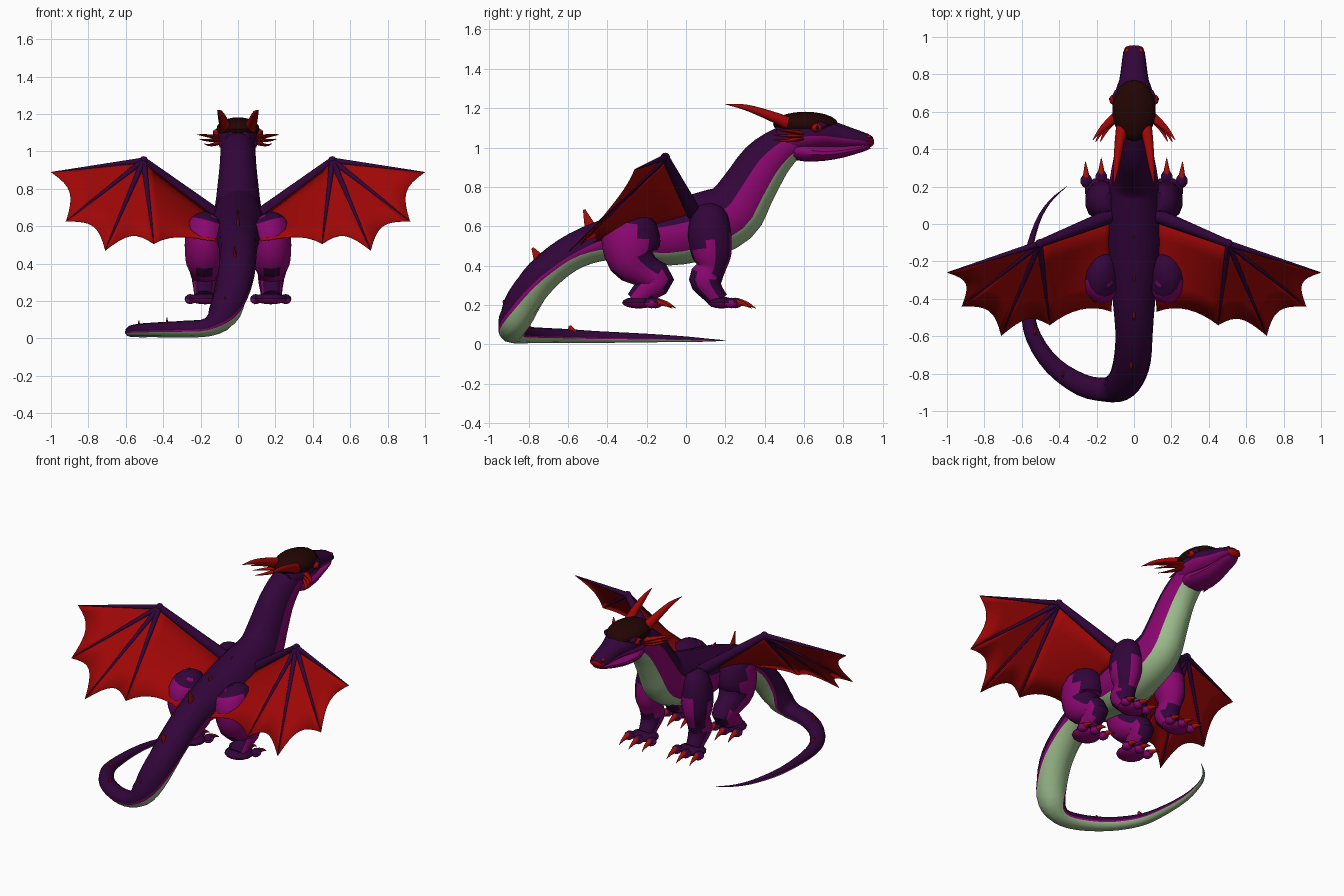
import bpy, bmesh, math
from mathutils import Vector as V

if "Cube" in bpy.data.objects:
    bpy.data.objects.remove(bpy.data.objects["Cube"])


def mat(name, r, g, b):
    m = bpy.data.materials.new(name)
    m.diffuse_color = (r, g, b, 1)
    m.use_nodes = True
    m.node_tree.nodes["Principled BSDF"].inputs["Base Color"].default_value = m.diffuse_color
    return m


PURPLE = mat("dark purple", .032, .0015, .042)
MAGENTA = mat("magenta", .255, .002, .16)
GREEN = mat("pale green", .34, .51, .265)
RED = mat("wing red", .35, .002, .002)
HORN = mat("horn red", .35, .005, .003)
BROWN = mat("dark brown", .016, .0015, .001)


def finish(name, bm, mats, rule=None, angle=40):
    bmesh.ops.recalc_face_normals(bm, faces=bm.faces)
    bm.normal_update()
    if rule:
        for f in bm.faces:
            f.material_index = rule(f.calc_center_median(), f.normal)
    me = bpy.data.meshes.new(name)
    bm.to_mesh(me)
    bm.free()
    ob = bpy.data.objects.new(name, me)
    bpy.context.collection.objects.link(ob)
    for m in mats:
        me.materials.append(m)
    bpy.ops.object.select_all(action='DESELECT')
    ob.select_set(True)
    bpy.context.view_layer.objects.active = ob
    bpy.ops.object.shade_smooth_by_angle(angle=math.radians(angle))
    return ob


def spline(pts, n):
    """Catmull-Rom through number tuples, n steps per span"""
    out = []
    for i in range(len(pts) - 1):
        a, b, c, d = (pts[max(0, min(len(pts) - 1, i + k))] for k in (-1, 0, 1, 2))
        for j in range(n):
            t = j / n
            out.append([.5 * (2 * q + (r - p) * t + (2 * p - 5 * q + 4 * r - s) * t * t
                              + (3 * q - p - 3 * r + s) * t ** 3)
                        for p, q, r, s in zip(a, b, c, d)])
    return out + [list(pts[-1])]


def loft(name, stations, mats, up=(0, 0, 1), n=2, bands=None, rule=None):
    """Elliptical rings (x, y, z, half width, half height); bands(t) gives two colour angles"""
    st = spline(stations, n)
    bm = bmesh.new()
    rings = []
    for i, (x, y, z, w, h) in enumerate(st):
        T = (V(st[min(i + 1, len(st) - 1)][:3]) - V(st[max(i - 1, 0)][:3])).normalized()
        N = V(up)
        N = (N - T * N.dot(T)).normalized()
        S = T.cross(N)
        p, g = bands(i / (len(st) - 1)) if bands else (78, 128)
        half = [0, p / 3, p * 2 / 3, p, (p + g) / 2, g, (g + 180) / 2, 180]
        angs = half + [360 - a for a in half[-2:0:-1]]
        rings.append([bm.verts.new(V((x, y, z)) + N * h * math.cos(math.radians(a))
                                   + S * w * math.sin(math.radians(a))) for a in angs])
    k = len(rings[0])
    for a, b in zip(rings, rings[1:]):
        for j in range(k):
            f = bm.faces.new((a[j], a[(j + 1) % k], b[(j + 1) % k], b[j]))
            d = min(j, k - 1 - j)
            if bands:
                f.material_index = 0 if d < 3 else 1 if d < 5 else 2
    bm.faces.new(rings[0])
    bm.faces.new(rings[-1])
    return finish(name, bm, mats, rule)


def ball(name, c, r, mats, rule=None, seg=14):
    bm = bmesh.new()
    bmesh.ops.create_uvsphere(bm, u_segments=seg, v_segments=seg // 2 + 1, radius=1)
    for v in bm.verts:
        v.co = V(c) + V((v.co.x * r[0], v.co.y * r[1], v.co.z * r[2]))
    return finish(name, bm, mats, rule)


def spike(name, pts, r, m=HORN, tip=.001, flat=1, up=(.13, .21, .97), power=1):
    """Tapering tube along a few points, optionally flattened sideways"""
    k = len(pts) - 1
    rs = [tip + (r - tip) * (1 - i / k) ** power for i in range(k + 1)]
    st = [(*p, q * flat, q) for p, q in zip(pts, rs)]
    return loft(name, st, [m], up=up, n=3 if k > 1 else 1)


# body, from neck to tail tip
def body_bands(t):
    k = min(1, max(0, (t - .3) / .12))
    return 76 + 21 * k, 127 - 18 * k


loft("body", [
    (0, .60, 1.06, .085, .08), (0, .50, 1.01, .095, .10), (0, .40, .92, .10, .125),
    (0, .31, .78, .115, .14), (0, .23, .665, .13, .16), (0, .08, .60, .15, .17),
    (0, -.10, .56, .155, .16), (0, -.28, .55, .13, .125), (0, -.45, .52, .11, .10),
    (0, -.60, .455, .10, .09), (-.01, -.73, .35, .10, .09), (-.04, -.82, .23, .095, .09),
    (-.085, -.87, .12, .085, .08), (-.16, -.885, .06, .065, .05), (-.28, -.86, .05, .06, .045),
    (-.43, -.76, .046, .05, .04), (-.535, -.61, .042, .043, .036), (-.57, -.45, .037, .034, .03),
    (-.57, -.2, .032, .022, .022), (-.52, 0, .026, .013, .014), (-.45, .12, .021, .007, .007),
    (-.36, .2, .02, .001, .001)], [PURPLE, MAGENTA, GREEN], bands=body_bands, n=3)

# head, jaw and skull cap
loft("upper_head", [
    (0, .46, 1.055, .07, .065), (0, .54, 1.06, .105, .088), (0, .62, 1.07, .113, .088),
    (0, .70, 1.07, .105, .076), (0, .77, 1.06, .08, .064), (0, .85, 1.047, .068, .048),
    (0, .92, 1.036, .058, .034), (0, .945, 1.03, .045, .022)],
    [PURPLE, MAGENTA, MAGENTA], bands=lambda t: (98, 140))
loft("lower_jaw", [
    (0, .50, 1.0, .06, .05), (0, .60, .98, .095, .05), (0, .70, .972, .085, .04),
    (0, .80, .98, .066, .03), (0, .90, 1.0, .052, .02), (0, .935, 1.006, .035, .012)], [MAGENTA])
ball("skull_cap", (0, .607, 1.12), (.117, .165, .062), [BROWN], seg=18)
ball("nose_tip", (0, .936, 1.03), (.052, .02, .027), [RED])

# thin back spikes
for base, tip in [((0, -.05, .71), (0, -.08, .735)), ((0, -.28, .66), (0, -.31, .69)),
                  ((0, -.49, .605), (0, -.518, .685)), ((-.015, -.75, .44), (-.02, -.78, .49)),
                  ((-.06, -.89, .19), (-.07, -.93, .222)), ((-.53, -.58, .06), (-.53, -.59, .095)),
                  ((-.38, -.8, .07), (-.38, -.81, .11))]:
    spike("back_spike", [base, tip], .027, flat=.35, up=(0, 1, 0), tip=.006)


def membrane(name, A, a, B, b, depth):
    """Wing panel between two spars with a scalloped trailing edge"""
    bm = bmesh.new()
    nu, nv = 8, 4
    A, a, B, b = V(A), V(a), V(B), V(b)
    g = []
    for i in range(nu + 1):
        t = i / nu
        top, end = A.lerp(B, t), a.lerp(b, t)
        s = 1 - depth * 4 * t * (1 - t)
        g.append([bm.verts.new(top.lerp(end, s * j / nv)) for j in range(nv + 1)])
    for i in range(nu):
        for j in range(nv):
            bm.faces.new((g[i][j], g[i + 1][j], g[i + 1][j + 1], g[i][j + 1]))
    bmesh.ops.remove_doubles(bm, verts=bm.verts, dist=1e-5)
    ob = finish(name, bm, [RED])
    mod = ob.modifiers.new("thickness", 'SOLIDIFY')
    mod.thickness, mod.offset = .004, 0


def shank_rule(n):
    return 0 if abs(n.y) > .4 else 1


def hind_rule(c, n):
    if c.z < .36:
        return shank_rule(n)
    return 0 if n.z + .8 * n.y > .38 or n.y > .45 else 1


def front_rule(c, n):
    out = n.x * math.copysign(1, c.x)
    if c.z < .36:
        return shank_rule(n)
    if c.z - .5 * (c.y - .12) > .52 and (out > -.5 or c.z > .6):
        return 0
    return 0 if n.y > .3 and out > .3 or n.y < -.75 else 1


def foot_rule(c, n):
    return 0 if n.z > .3 else 1


for s, side in ((1, "right"), (-1, "left")):
    # wing arm, fingers and membranes
    shoulder, wrist, root = (s * .11, .05, .65), (s * .505, -.105, .95), (s * .12, -.47, .52)
    tips = [(s * .998, -.26, .888), (s * .92, -.44, .625), (s * .71, -.597, .47), (s * .45, -.54, .505)]
    spike(side + "_wing_arm", [shoulder, wrist], .04, PURPLE, .02)
    ball(side + "_wing_wrist", wrist, (.024, .024, .024), [PURPLE])
    for i, t in enumerate(tips):
        spike(side + "_wing_finger", [wrist, t], .017, PURPLE, .002)
        if i:
            membrane(side + "_wing_membrane", wrist, tips[i - 1], wrist, t, .13)
    membrane(side + "_inner_membrane", wrist, tips[3], shoulder, root, .1)

    # legs
    loft(side + "_hind_leg", [(s * x, y, z, w, h) for x, y, z, w, h in [
        (.14, -.27, .665, .03, .05), (.16, -.27, .62, .095, .12), (.175, -.28, .53, .11, .15),
        (.178, -.27, .43, .105, .125), (.18, -.20, .37, .08, .085), (.18, -.14, .33, .07, .08),
        (.18, -.20, .28, .06, .065), (.18, -.26, .22, .055, .05)]],
        [PURPLE, MAGENTA], up=(0, 1, 0), n=3, rule=hind_rule)
    loft(side + "_front_leg", [(s * x, y, z, w, h) for x, y, z, w, h in [
        (.13, .12, .70, .03, .05), (.15, .12, .66, .08, .09), (.165, .12, .56, .095, .11),
        (.175, .13, .45, .085, .10), (.175, .125, .385, .065, .075), (.175, .10, .33, .07, .085),
        (.175, .13, .27, .06, .06), (.175, .17, .22, .05, .05)]],
        [PURPLE, MAGENTA], up=(0, 1, 0), n=3, rule=front_rule)

    # feet, toes and claws
    for part, fy, ln in (("hind", -.24, .085), ("front", .18, .07)):
        ball(f"{side}_{part}_foot", (s * .175, fy, .212), (.09, ln, .03), [PURPLE, MAGENTA], foot_rule)
        for dx, back in ((-.08, .02), (0, 0), (.08, .02)):
            x, y = s * (.175 + dx), fy + ln - back
            ball(f"{side}_{part}_toe", (x, y, .21), (.032, .038, .027), [PURPLE, MAGENTA], foot_rule, seg=10)
            spike(f"{side}_{part}_claw", [(x, y + .012, .214), (x + s * dx * .03, y + .06, .206),
                                          (x + s * dx * .06, y + .105, .183)], .021)

    # horns, cheek spikes, eyes and nostrils
    spike(side + "_horn", [(s * .06, .54, 1.115), (s * .08, .42, 1.165), (s * .095, .30, 1.205),
                           (s * .11, .2, 1.22)], .034, RED, power=.8)
    for tx, ty, tz in ((.22, .45, 1.09), (.205, .44, 1.065), (.18, .44, 1.04)):
        spike(side + "_cheek_spike", [(s * .085, .585, 1.06 + (tz - 1.06) * .4),
                                      (s * (tx * .6 + .035), .515, tz - .006),
                                      (s * tx, ty, tz)], .014, RED, flat=2)
    ball(side + "_brow", (s * .09, .67, 1.112), (.026, .05, .02), [PURPLE])
    ball(side + "_eye", (s * .108, .665, 1.1), (.024, .028, .022), [RED])
    ball(side + "_pupil", (s * .129, .668, 1.1), (.005, .008, .014), [BROWN], seg=8)
    ball(side + "_nostril", (s * .035, .925, 1.053), (.014, .018, .012), [RED], seg=8)
